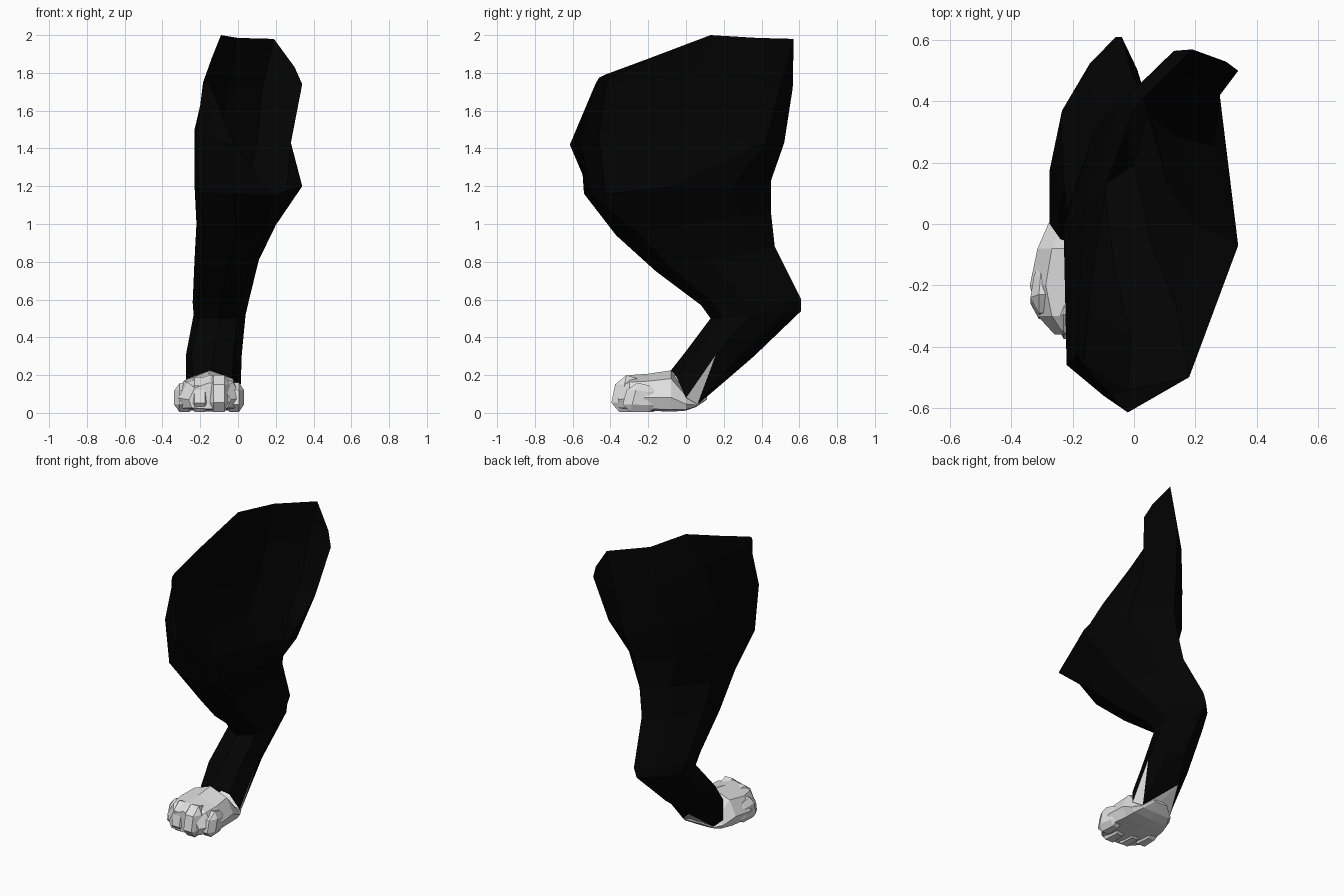
import bpy, bmesh, math

if "Cube" in bpy.data.objects:
    bpy.data.objects.remove(bpy.data.objects["Cube"])


def material(name, v):
    m = bpy.data.materials.new(name)
    m.diffuse_color = (v, v, v, 1)
    m.use_nodes = True
    m.node_tree.nodes["Principled BSDF"].inputs["Base Color"].default_value = m.diffuse_color
    return m


BLACK = material("black fur", 0.001)
WHITE = material("white fur", 0.75)


def make_object(name, bm, mats):
    bmesh.ops.recalc_face_normals(bm, faces=bm.faces)
    me = bpy.data.meshes.new(name)
    bm.to_mesh(me)
    bm.free()
    for m in mats:
        me.materials.append(m)
    ob = bpy.data.objects.new(name, me)
    bpy.context.collection.objects.link(ob)
    return ob


# Lower leg rings: front (y, z), back (y, z), x min, x max, x at back
LOWER = [
    ((-0.005, 0.32), (0.36, 0.30), -0.275, 0.02, -0.10),
    ((0.13, 0.50), (0.61, 0.54), -0.235, 0.04, -0.06),
    ((0.08, 0.57), (0.61, 0.60), -0.24, 0.055, -0.04),
    ((-0.16, 0.75), (0.47, 0.88), -0.23, 0.11, 0.00),
    ((-0.37, 0.94), (0.45, 1.06), -0.22, 0.20, 0.03),
]
# Around the ring: (share of the way front to back, share of the way x min to x max)
AROUND = [(0.13, 0.85), (0.0, 0.5), (0.13, 0.1), (0.5, 0.0),
          (0.82, 0.33), (1.0, None), (0.8, 0.85), (0.45, 1.0)]


def lower_ring(front, back, x0, x1, xb):
    pts = []
    for t, u in AROUND:
        x = xb if u is None else x0 + u * (x1 - x0)
        pts.append((x, front[0] + t * (back[0] - front[0]),
                    front[1] + t * (back[1] - front[1])))
    return pts


# Ankle ring dips at the sides where it meets the paw
ANKLE = [(-.03, -.05, .19), (-.14, -.08, .225), (-.24, -.05, .19), (-.275, 0, .08),
         (-.24, .05, .045), (-.12, .11, .085), (-.02, .06, .045), (.012, 0, .08)]
# Thigh: one closed ring, then rows open towards the body
KNEE = [(.18, -.50, 1.15), (-.02, -.54, 1.16), (-.21, -.43, 1.17), (-.23, 0, 1.2),
        (-.13, .30, 1.22), (.06, .45, 1.23), (.26, .25, 1.20), (.34, -.07, 1.20)]
THIGH = [
    [(-.02, -.615, 1.42), (-.10, -.56, 1.44), (-.22, -.46, 1.47), (-.23, 0, 1.5),
     (-.09, .35, 1.45), (.10, .52, 1.43), (.28, .42, 1.43)],
    [(-.15, -.48, 1.74), (-.165, -.47, 1.75), (-.185, -.42, 1.75), (-.165, .05, 1.78),
     (-.05, .39, 1.71), (.13, .565, 1.72), (.34, .50, 1.74)],
    [(-.165, -.46, 1.775), (-.165, -.43, 1.79), (-.14, -.2, 1.875), (-.09, .13, 2.0),
     (0, .38, 1.985), (.19, .57, 1.98), (.30, .53, 1.83)],
]

bm = bmesh.new()
rows = [ANKLE] + [lower_ring(*r) for r in LOWER] + [KNEE] + THIGH
rows = [[bm.verts.new(p) for p in row] for row in rows]
heel = bm.verts.new((-.17, .215, .175))
for i in range(len(rows) - 1):
    a, b = rows[i], rows[i + 1]
    for k in range(8 if len(b) == 8 else 6):
        j = (k + 1) % 8
        if i == 0 and k in (4, 5):
            # white spike up the heel
            bm.faces.new((a[k], a[j], heel)).material_index = 1
            side = k if k == 4 else j
            bm.faces.new((a[side], heel, b[side]))
            bm.faces.new((b[side], heel, b[5]))
        elif i == 0 and k == 6:
            # white spike up the inner side
            bm.faces.new((a[k], a[j], b[j])).material_index = 1
            bm.faces.new((a[k], b[j], b[k]))
        else:
            bm.faces.new((a[k], a[j], b[j], b[k]))
# inner flap joining the knee ring to the open rim
knee, rim = rows[-4], rows[-3]
bm.faces.new((knee[6], knee[7], rim[6]))
make_object("hind_leg", bm, [BLACK, WHITE])

# Paw body: sections along y (y, x min, x max, z bottom, z top)
SECTIONS = [
    (0.11, -0.17, -0.07, 0.07, 0.085),
    (0.055, -0.245, -0.015, 0.032, 0.06),
    (0.0, -0.28, 0.015, 0.012, 0.11),
    (-0.08, -0.315, 0.02, 0.006, 0.225),
    (-0.20, -0.34, 0.03, 0.012, 0.207),
    (-0.30, -0.315, 0.02, 0.015, 0.20),
    (-0.36, -0.26, -0.04, 0.02, 0.16),
]
PROFILE = [(0, .35), (.07, .05), (.5, 0), (.93, .05), (1, .35), (.86, .8), (.5, 1), (.14, .8)]
bm = bmesh.new()
rings = [[bm.verts.new((x0 + u * (x1 - x0), y, z0 + v * (z1 - z0))) for u, v in PROFILE]
         for y, x0, x1, z0, z1 in SECTIONS]
for a, b in zip(rings, rings[1:]):
    for k in range(8):
        j = (k + 1) % 8
        bm.faces.new((a[k], a[j], b[j], b[k]))
bm.faces.new(rings[0])
bm.faces.new(rings[-1])
make_object("paw", bm, [WHITE])

# Four toes as chamfered blocks: centre x, front y, half width, height
TOES = [(-0.283, -0.32, 0.055, 0.155), (-0.202, -0.385, 0.055, 0.19),
        (-0.10, -0.405, 0.058, 0.2), (-0.02, -0.345, 0.052, 0.16)]
for n, (cx, front, w, h) in enumerate(TOES):
    bm = bmesh.new()
    bmesh.ops.create_cube(bm, size=2)
    bmesh.ops.bevel(bm, geom=bm.edges[:], offset=0.5, segments=1, affect='EDGES')
    for v in bm.verts:
        x, y, z = v.co
        pull = 0.04 * (0.5 + 0.5 * z) if y < 0 else 0      # slope the front back
        tuck = 0.8 if y > 0 else 1.0                       # sink the rear into the paw
        v.co = (cx + w * x * tuck, front + pull + 0.1 * (1 + y),
                0.006 + (h - 0.006) * (0.5 + 0.5 * z) * (0.9 if y > 0 else 1))
    make_object(f"toe_{n + 1}", bm, [WHITE])
